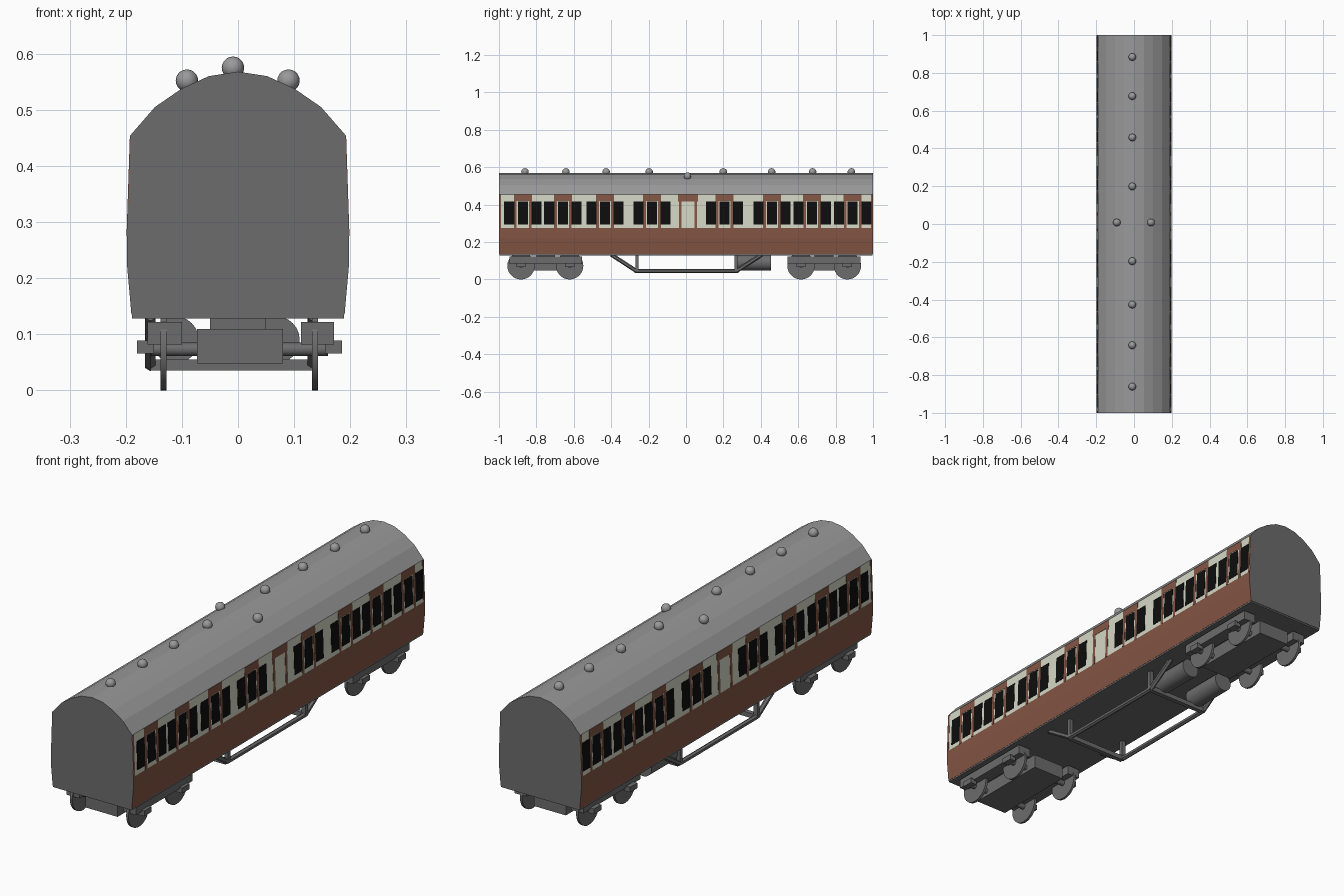
import bpy, bmesh, math
from mathutils import Vector

if "Cube" in bpy.data.objects:
    bpy.data.objects.remove(bpy.data.objects["Cube"])


def material(name, rgb):
    m = bpy.data.materials.new(name)
    m.diffuse_color = (*rgb, 1)
    m.use_nodes = True
    m.node_tree.nodes["Principled BSDF"].inputs["Base Color"].default_value = m.diffuse_color
    return m


BROWN = material("brown paint", (0.23, 0.092, 0.058))
CREAM = material("cream paint", (0.66, 0.68, 0.56))
ROOF = material("roof grey", (0.32, 0.32, 0.32))
DARK = material("dark grey", (0.15, 0.15, 0.15))
GLASS = material("black glass", (0.004, 0.004, 0.004))


def finish(bm, name, *mats):
    bmesh.ops.recalc_face_normals(bm, faces=bm.faces)
    me = bpy.data.meshes.new(name)
    bm.to_mesh(me)
    bm.free()
    ob = bpy.data.objects.new(name, me)
    bpy.context.collection.objects.link(ob)
    for m in mats:
        me.materials.append(m)
    return ob


def box(name, x0, x1, y0, y1, z0, z1, mat=DARK):
    bm = bmesh.new()
    bmesh.ops.create_cube(bm, size=1)
    for v in bm.verts:
        v.co = Vector((x1 if v.co.x > 0 else x0, y1 if v.co.y > 0 else y0,
                       z1 if v.co.z > 0 else z0))
    return finish(bm, name, mat)


def rod(name, a, b, radius, sides=24, mat=DARK, smooth=True):
    a, b = Vector(a), Vector(b)
    bm = bmesh.new()
    bmesh.ops.create_cone(bm, cap_ends=True, segments=sides, radius1=radius,
                          radius2=radius, depth=(b - a).length)
    rot = (b - a).to_track_quat('Z', 'Y')
    for v in bm.verts:
        v.co = rot @ v.co + (a + b) / 2
    for f in bm.faces:
        f.smooth = smooth and len(f.verts) == 4
    return finish(bm, name, mat)


# Body shell: half profile mirrored and extruded, coloured by height
BAND_LOW, EAVE = 0.275, 0.455
half = [(0.190, 0.135), (0.193, 0.17), (0.1975, 0.22), (0.1975, BAND_LOW),
        (0.1915, EAVE), (0.148, 0.505), (0.10, 0.538), (0.052, 0.56)]
profile = half + [(0, 0.568)] + [(-x, z) for x, z in reversed(half)]
bm = bmesh.new()
face = bm.faces.new([bm.verts.new((x, -1, z)) for x, z in profile])
ext = bmesh.ops.extrude_face_region(bm, geom=[face], use_keep_orig=True)
for v in ext["geom"]:
    if isinstance(v, bmesh.types.BMVert):
        v.co.y = 1
bm.normal_update()
for f in bm.faces:
    z = f.calc_center_median().z
    if abs(f.normal.y) > 0.9 or z < 0.14:
        f.material_index = 3
    elif z > EAVE:
        f.material_index = 2
    elif z > BAND_LOW:
        f.material_index = 1
finish(bm, "carriage_body", BROWN, CREAM, ROOF, DARK)
box("underframe", -0.189, 0.189, -0.998, 0.998, 0.128, 0.149)


# Painted panels and windows: thin plates following the leaning wall
def plates(name, rects, mat):
    bm = bmesh.new()
    for s in (-1, 1):
        for y0, y1, z0, z1 in rects:
            def corner(y, z, off):
                x = 0.1975 - 0.006 * (z - BAND_LOW) / (EAVE - BAND_LOW)
                return bm.verts.new((s * (x + off), y, z))
            pts = [(y0, z0), (y1, z0), (y1, z1), (y0, z1)]
            outer = [corner(*p, 0.0012) for p in pts]
            inner = [corner(*p, -0.001) for p in pts]
            bm.faces.new(outer)
            for i in range(4):
                j = (i + 1) % 4
                bm.faces.new((outer[i], outer[j], inner[j], inner[i]))
    return finish(bm, name, mat)


doors = [-0.872, -0.658, -0.433, -0.182, 0.206, 0.460, 0.674, 0.891]
DOOR_Y = 0.011
windows, trim = [], []
for y in doors:
    for dy in (-0.073, 0, 0.073):
        windows.append((y + dy - 0.027, y + dy + 0.027, 0.294, 0.417))
    trim.append((y - 0.048, y + 0.048, 0.420, 0.454))
    for s in (-1, 1):
        trim.append((y + s * 0.04 - 0.007, y + s * 0.04 + 0.007, BAND_LOW, 0.420))
trim.append((DOOR_Y - 0.053, DOOR_Y + 0.053, 0.417, 0.454))
for s in (-1, 1):
    trim.append((DOOR_Y + s * 0.042 - 0.007, DOOR_Y + s * 0.042 + 0.007, BAND_LOW, 0.417))
    trim.append((s * 0.994 - 0.005, s * 0.994 + 0.005, BAND_LOW, 0.454))
plates("windows", windows, GLASS)
plates("door_frames", trim, BROWN)


# Roof vents
def vent(x, y, z):
    bm = bmesh.new()
    bmesh.ops.create_uvsphere(bm, u_segments=16, v_segments=10, radius=0.02)
    bmesh.ops.translate(bm, verts=bm.verts, vec=(x, y, z))
    for f in bm.faces:
        f.smooth = True
    finish(bm, "roof_vent", ROOF)


for y in (-0.861, -0.642, -0.427, -0.197, 0.199, 0.458, 0.677, 0.884):
    vent(-0.009, y, 0.575)
vent(-0.091, 0.008, 0.552)
vent(0.090, 0.008, 0.552)

# Bogies: centre block, side frames, wheels, axles and axle boxes
for name, yc, axles in (("front", -0.75, (-0.882, -0.622)),
                        ("rear", 0.738, (0.615, 0.863))):
    box(name + "_bogie_block", -0.073, 0.080, yc - 0.19, yc + 0.19, 0.048, 0.109)
    box(name + "_bogie_pivot", -0.05, 0.05, yc - 0.05, yc + 0.05, 0.10, 0.13)
    for x0, x1, b0, b1 in ((-0.161, -0.10, -0.180, -0.150),
                           (0.112, 0.171, 0.155, 0.185)):
        box(name + "_bogie_side_frame", x0, x1, yc - 0.195, yc + 0.195, 0.082, 0.122)
        for y in axles:
            box(name + "_axle_box", b0, b1, y - 0.025, y + 0.025, 0.066, 0.089)
    for y in axles:
        rod(name + "_axle", (-0.155, y, 0.073), (0.16, y, 0.073), 0.012, 12)
        for x in (-0.133, 0.137):
            rod(name + "_wheel", (x - 0.0055, y, 0.073), (x + 0.0055, y, 0.073), 0.073, 28)

# Brake cylinders
for x in (-0.112, 0.068):
    rod("brake_cylinder", (x, 0.26, 0.090), (x, 0.455, 0.090), 0.042)

# Truss frames under the floor
R = 0.012
for x in (-0.156, 0.133):
    path = [(-0.40, 0.133), (-0.265, 0.045), (0.27, 0.045), (0.405, 0.133)]
    for (ya, za), (yb, zb) in zip(path, path[1:]):
        rod("truss_bar", (x, ya, za), (x, yb, zb), R * 0.9, 6, smooth=False)
    for y in (-0.262, 0.268):
        box("truss_post", x - 0.009, x + 0.009, y - 0.008, y + 0.008, 0.04, 0.13)
for y in (-0.265, 0.27):
    box("truss_cross_bar", -0.156, 0.133, y - 0.01, y + 0.01, 0.035, 0.055)
